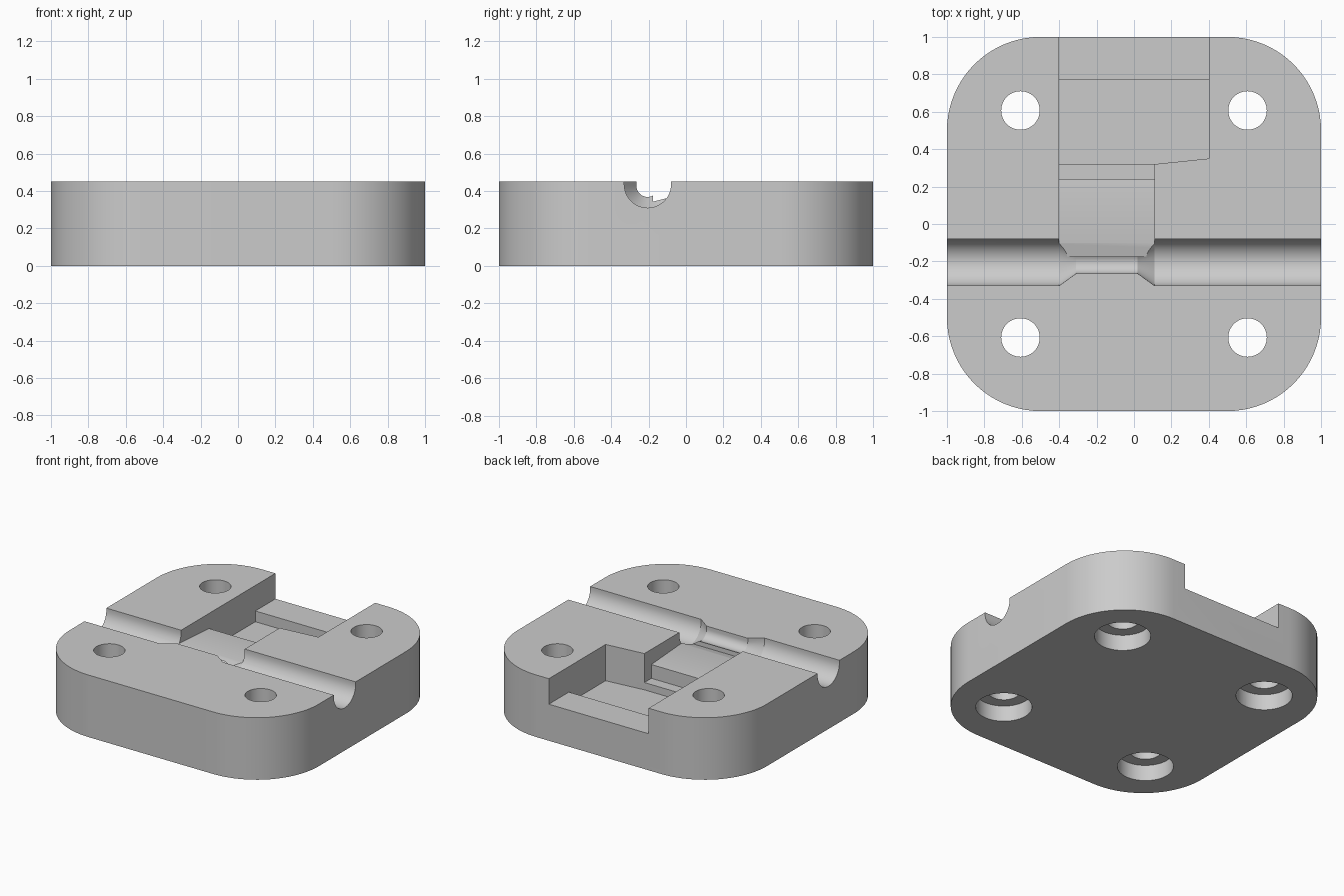
import bpy, bmesh, math
from mathutils import Vector

cube = bpy.data.objects.get("Cube")
if cube:
    bpy.data.objects.remove(cube, do_unlink=True)

HEIGHT, TOP = 0.45, 0.6      # block height, cutter overshoot

grey = bpy.data.materials.new("light_grey")
grey.use_nodes = True
grey.diffuse_color = (0.6, 0.6, 0.6, 1)
grey.node_tree.nodes["Principled BSDF"].inputs["Base Color"].default_value = grey.diffuse_color


def loft(name, rings):
    """Closed solid skinned through matching rings of points."""
    bm = bmesh.new()
    loops = [[bm.verts.new(p) for p in ring] for ring in rings]
    n = len(loops[0])
    for a, b in zip(loops, loops[1:]):
        for i in range(n):
            j = (i + 1) % n
            bm.faces.new((a[i], a[j], b[j], b[i]))
    bm.faces.new(loops[0])
    bm.faces.new(loops[-1])
    bmesh.ops.recalc_face_normals(bm, faces=bm.faces)
    mesh = bpy.data.meshes.new(name)
    bm.to_mesh(mesh)
    bm.free()
    obj = bpy.data.objects.new(name, mesh)
    bpy.context.collection.objects.link(obj)
    return obj


def prism(name, outline, z0, z1):
    return loft(name, [[(x, y, z) for x, y in outline] for z in (z0, z1)])


def arc(cx, cy, r, start, end, steps):
    angles = [math.radians(start + (end - start) * i / steps) for i in range(steps + 1)]
    return [(cx + r * math.cos(a), cy + r * math.sin(a)) for a in angles]


def cut(target, cutter):
    mod = target.modifiers.new("cut", 'BOOLEAN')
    mod.operation, mod.solver, mod.object = 'DIFFERENCE', 'EXACT', cutter
    bpy.context.view_layer.objects.active = target
    bpy.ops.object.modifier_apply(modifier=mod.name)
    bpy.data.objects.remove(cutter, do_unlink=True)


# Block with rounded corners
outline = []
for i, (sx, sy) in enumerate([(1, 1), (-1, 1), (-1, -1), (1, -1)]):
    outline += arc(sx * 0.5, sy * 0.5, 0.5, i * 90, i * 90 + 90, 20)
block = prism("mould_block", outline, 0, HEIGHT)
block.data.materials.append(grey)


# Round channel along x, necking down in the middle
def channel_ring(x, r, cz):
    pts = [(-0.205 - r, TOP)] + arc(-0.205, cz, r, 180, 360, 24) + [(-0.205 + r, TOP)]
    return [(x, y, z) for y, z in pts]


wide, neck = (0.125, 0.435), (0.06, 0.428)
stations = [(-1.1, wide), (-0.4, wide), (-0.31, neck), (0.02, neck), (0.11, wide), (1.1, wide)]
cut(block, loft("channel_cutter", [channel_ring(x, *s) for x, s in stations]))

# Shallow shelf and step leading from the channel to the deep pocket
shelf = [(-0.175, TOP), (-0.175, 0.343), (-0.1, 0.362), (0.24, 0.34),
         (0.24, 0.24), (0.4, 0.24), (0.4, TOP)]
cut(block, loft("shelf_cutter", [[(x, y, z) for y, z in shelf] for x in (-0.4, 0.11)]))

# Deep pocket and the raised sill at the back
pocket = [(-0.4, 0.32), (0.11, 0.32), (0.4, 0.35), (0.4, 0.77), (-0.4, 0.77)]
cut(block, prism("pocket_cutter", pocket, 0.187, TOP))
sill = [(-0.4, 0.7), (0.4, 0.7), (0.4, 1.1), (-0.4, 1.1)]
cut(block, prism("sill_cutter", sill, 0.265, TOP))

# Screw holes, counterbored from below
for x in (-0.607, 0.607):
    for y in (-0.607, 0.607):
        cut(block, prism("hole_cutter", arc(x, y, 0.103, 0, 352.5, 47), -0.1, TOP))
        cut(block, prism("counterbore_cutter", arc(x, y, 0.185, 0, 352.5, 47), -0.1, 0.115))

# Smooth curved walls, keep edges crisp
bpy.ops.object.select_all(action='DESELECT')
block.select_set(True)
bpy.context.view_layer.objects.active = block
bpy.ops.object.shade_smooth_by_angle(angle=math.radians(25))
